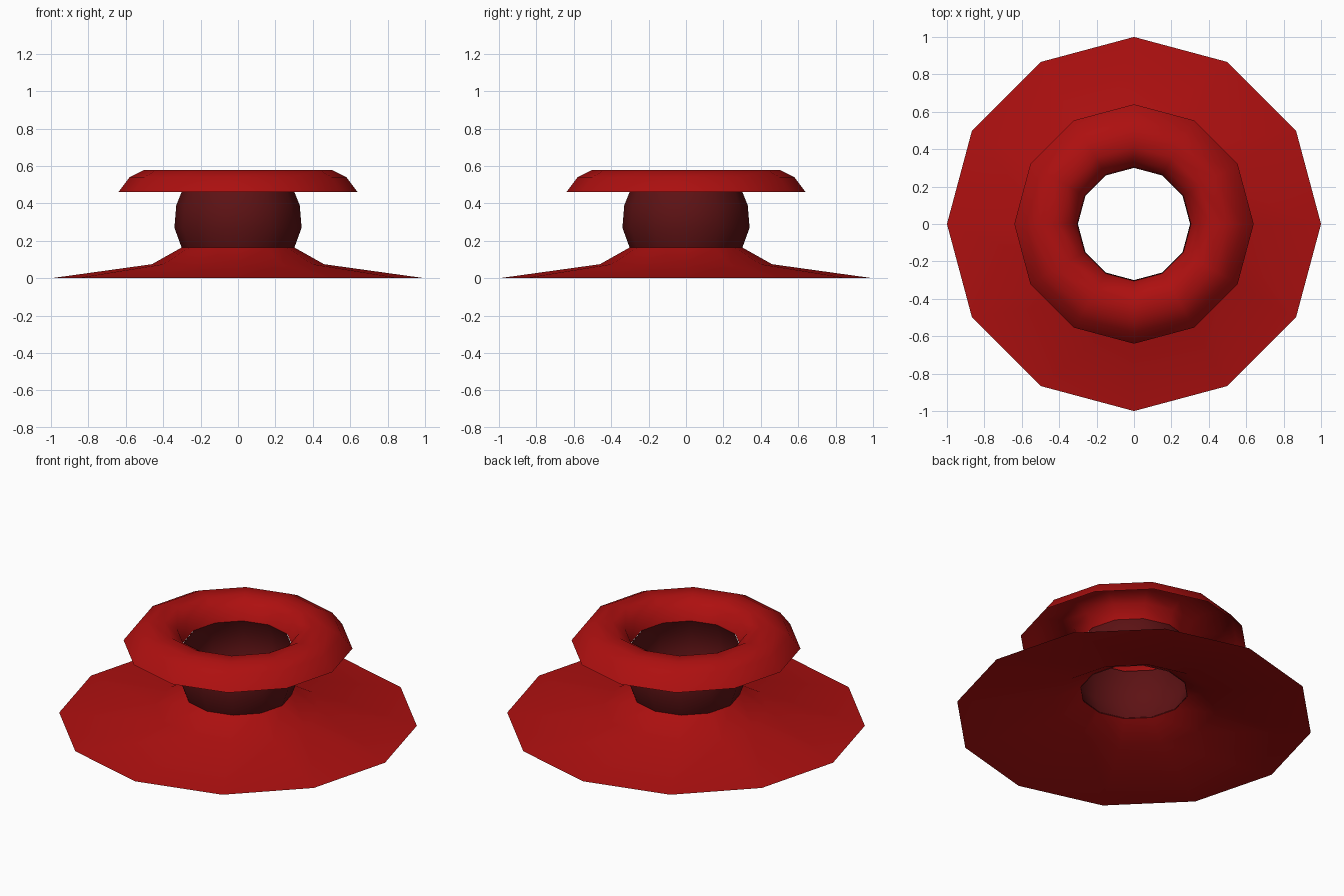
import bpy
import bmesh
from math import cos, sin, pi, radians

SIDES = 12

cube = bpy.data.objects.get("Cube")
if cube:
    bpy.data.objects.remove(cube, do_unlink=True)


def material(name, rgb):
    mat = bpy.data.materials.new(name)
    mat.use_nodes = True
    mat.diffuse_color = (*rgb, 1)
    bsdf = mat.node_tree.nodes["Principled BSDF"]
    bsdf.inputs["Base Color"].default_value = (*rgb, 1)
    return mat


def lathe(name, profile, mat):
    """Turn an open (radius, height) profile, listed bottom to top of the outer skin."""
    bm = bmesh.new()
    rings = [[bm.verts.new((r * cos(2 * pi * i / SIDES), r * sin(2 * pi * i / SIDES), z))
              for i in range(SIDES)] for r, z in profile]
    for low, high in zip(rings, rings[1:]):
        for i in range(SIDES):
            j = (i + 1) % SIDES
            bm.faces.new((low[i], low[j], high[j], high[i]))
    mesh = bpy.data.meshes.new(name)
    bm.to_mesh(mesh)
    bm.free()
    mesh.materials.append(mat)
    obj = bpy.data.objects.new(name, mesh)
    bpy.context.collection.objects.link(obj)
    bpy.ops.object.select_all(action="DESELECT")
    obj.select_set(True)
    bpy.context.view_layer.objects.active = obj
    bpy.ops.object.shade_smooth_by_angle(angle=radians(60))
    return obj


red = material("red", (0.42, 0.005, 0.005))
dark_red = material("dark red", (0.11, 0.006, 0.007))

# Wide flared foot, an open sheet
lathe("base_flange", [(1.0, 0), (0.46, 0.075), (0.30, 0.165)], red)

# Bulging hollow neck
lathe("neck", [(0.30, 0.16), (0.34, 0.27), (0.33, 0.39), (0.30, 0.465)], dark_red)

# Rounded rim, open underneath, rolling down into the hole
lathe("top_rim", [(0.64, 0.46), (0.58, 0.54), (0.50, 0.58),
                  (0.41, 0.58), (0.34, 0.54), (0.305, 0.46)], red)
